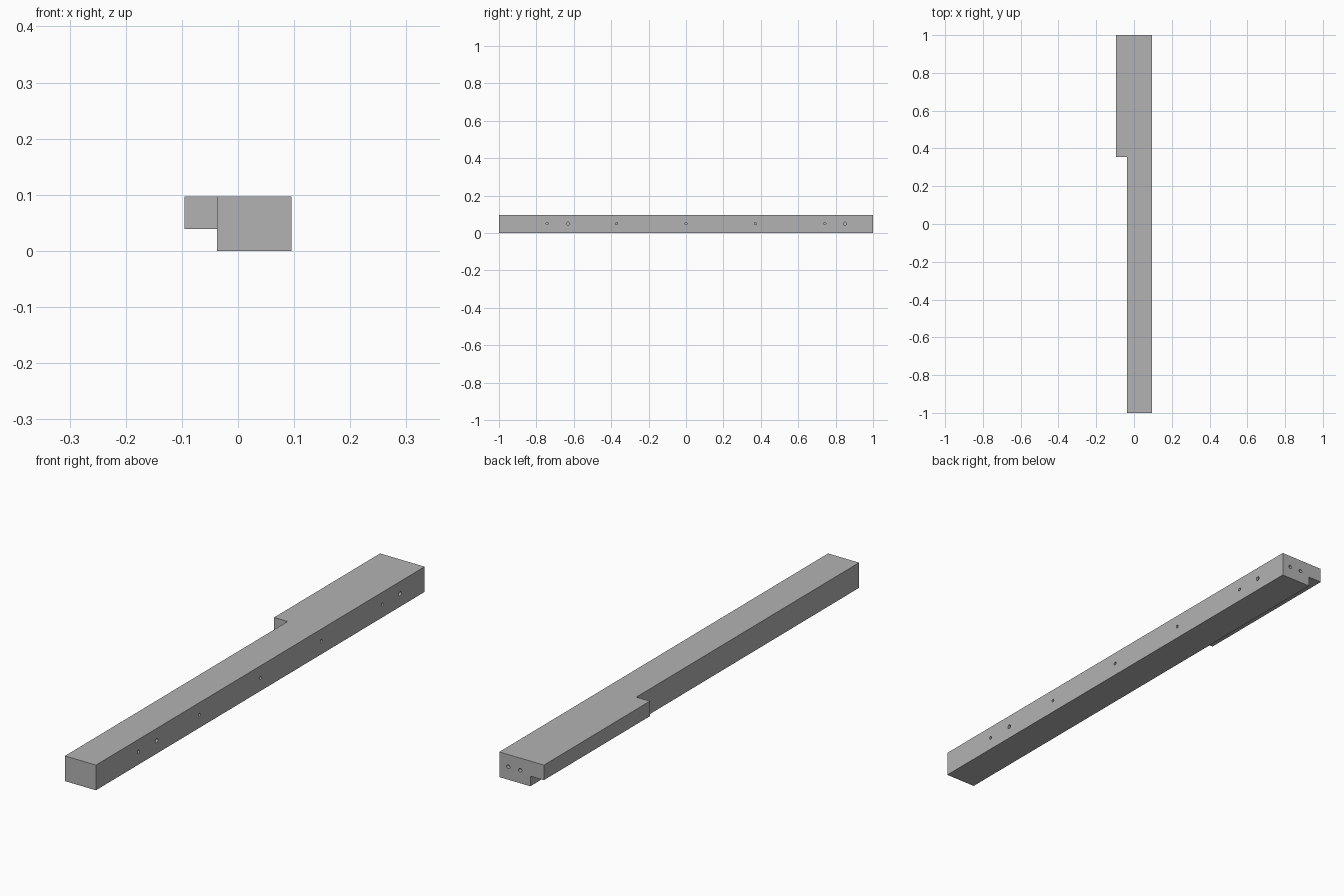
import bpy
import bmesh
from math import pi
from mathutils import Matrix

cube = bpy.data.objects.get("Cube")
if cube:
    bpy.data.objects.remove(cube)

GREY = (0.45, 0.45, 0.45, 1)
mat = bpy.data.materials.new("plain grey")
mat.use_nodes = True
mat.diffuse_color = GREY
mat.node_tree.nodes["Principled BSDF"].inputs["Base Color"].default_value = GREY

RIGHT, EDGE, LIP = 0.095, -0.037, -0.095
TOP, LIP_BOTTOM, LIP_START = 0.097, 0.039, 0.355


def make_object(name, bm):
    bmesh.ops.recalc_face_normals(bm, faces=bm.faces)
    mesh = bpy.data.meshes.new(name)
    bm.to_mesh(mesh)
    bm.free()
    mesh.materials.append(mat)
    obj = bpy.data.objects.new(name, mesh)
    bpy.context.collection.objects.link(obj)
    return obj


def extrude_profile(bm, points, y0, y1):
    """Sweep an XZ outline along y."""
    face = bm.faces.new([bm.verts.new((x, y0, z)) for x, z in points])
    swept = bmesh.ops.extrude_face_region(bm, geom=[face])["geom"]
    verts = [g for g in swept if isinstance(g, bmesh.types.BMVert)]
    bmesh.ops.translate(bm, verts=verts, vec=(0, y1 - y0, 0))


def add_drill(bm, center, axis, radius, depth=0.06):
    """Cylinder half sunk in the surface, giving a blind hole."""
    turn = Matrix.Rotation(pi / 2, 4, axis)
    bmesh.ops.create_cone(bm, cap_ends=True, segments=16, radius1=radius,
                          radius2=radius, depth=2 * depth,
                          matrix=Matrix.Translation(center) @ turn)


# Beam with the raised side lip along its rear third
bm = bmesh.new()
extrude_profile(bm, [(EDGE, 0), (RIGHT, 0), (RIGHT, TOP), (EDGE, TOP)], -1, 1)
beam = make_object("beam", bm)

bm = bmesh.new()
extrude_profile(bm, [(LIP, LIP_BOTTOM), (EDGE, LIP_BOTTOM),
                     (EDGE, TOP), (LIP, TOP)], LIP_START, 1)
lip = make_object("side_lip", bm)

# Drilled holes: a row in the left side and a pair in the rear end
bm = bmesh.new()
for y in (-0.742, -0.371, 0, 0.371, 0.742):
    add_drill(bm, (RIGHT, y, 0.05), 'Y', 0.006)
for y in (-0.631, 0.85):
    add_drill(bm, (RIGHT, y, 0.05), 'Y', 0.008)
for x in (0.006, 0.057):
    add_drill(bm, (x, 1, 0.05), 'X', 0.007)
drills = make_object("hole_cutters", bm)
drills.hide_render = True
drills.hide_viewport = True


# Join the lip and cut the holes, then bake the result
def apply_boolean(other, operation):
    mod = beam.modifiers.new(operation.lower(), 'BOOLEAN')
    mod.operation = operation
    mod.solver = 'EXACT'
    mod.object = other


apply_boolean(lip, 'UNION')
apply_boolean(drills, 'DIFFERENCE')
bpy.context.view_layer.update()
depsgraph = bpy.context.evaluated_depsgraph_get()
baked = bpy.data.meshes.new_from_object(beam.evaluated_get(depsgraph))
beam.modifiers.clear()
beam.data = baked
for helper in (lip, drills):
    bpy.data.objects.remove(helper)
